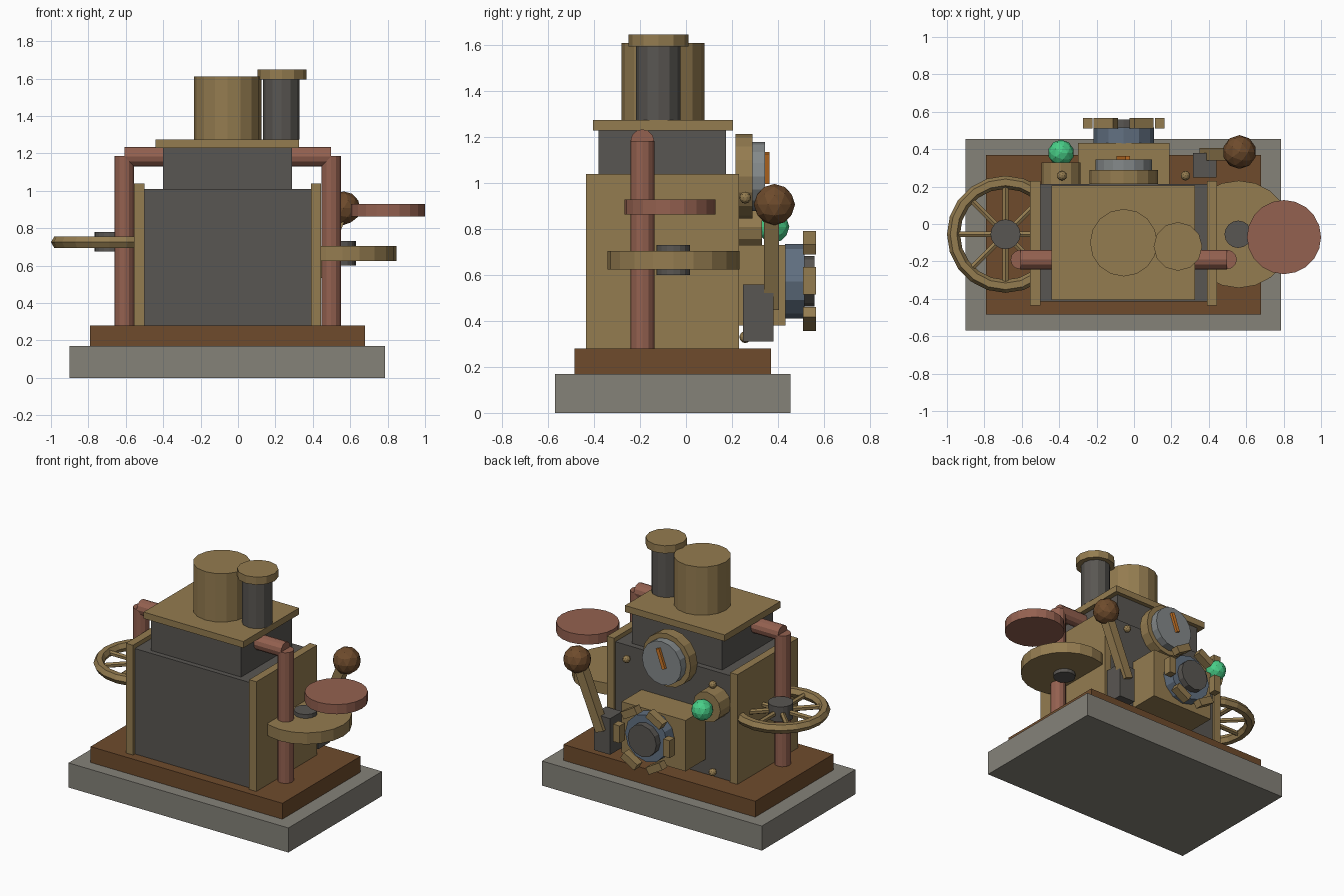
import bpy
from math import pi, cos, sin, atan2
from mathutils import Vector

cube = bpy.data.objects.get("Cube")
if cube:
    bpy.data.objects.remove(cube, do_unlink=True)


def material(name, rgb):
    """Flat material from 0-255 display values."""
    lin = [(c / 255 / 12.92) if c < 11 else ((c / 255 + 0.055) / 1.055) ** 2.4 for c in rgb]
    mat = bpy.data.materials.new(name)
    mat.use_nodes = True
    mat.diffuse_color = (*lin, 1)
    mat.node_tree.nodes["Principled BSDF"].inputs["Base Color"].default_value = (*lin, 1)
    return mat


STONE = material("grey_stone", (133, 130, 121))
WOOD = material("brown_wood", (110, 75, 44))
IRON = material("dark_iron", (89, 86, 82))
BRASS = material("brass", (148, 124, 80))
COPPER = material("copper", (148, 97, 80))
STEEL = material("blue_steel", (98, 113, 130))
GLASS = material("dial_grey", (132, 137, 138))
ORANGE = material("orange", (205, 120, 40))
GREEN = material("green_lamp", (72, 205, 135))


def finish(name, mat):
    ob = bpy.context.object
    ob.name = name
    ob.data.name = name
    ob.data.materials.append(mat)
    return ob


def box(name, mat, x, y, z, turn=0):
    """Box from (min, max) pairs; turn rotates it about its own y axis."""
    pairs = (x, y, z)
    bpy.ops.mesh.primitive_cube_add(size=1, location=[(a + b) / 2 for a, b in pairs],
                                    rotation=(0, turn, 0))
    ob = finish(name, mat)
    ob.scale = [b - a for a, b in pairs]
    return ob


def rod(name, mat, start, end, radius, sides=16):
    """Cylinder between two points."""
    a, b = Vector(start), Vector(end)
    rot = (b - a).to_track_quat('Z', 'Y').to_euler()
    bpy.ops.mesh.primitive_cylinder_add(vertices=sides, radius=radius, depth=(b - a).length,
                                        location=(a + b) / 2, rotation=rot)
    return finish(name, mat)


def ball(name, mat, centre, radius):
    bpy.ops.mesh.primitive_ico_sphere_add(subdivisions=2, radius=radius, location=centre)
    return finish(name, mat)


# Plinth and main body
box("stone_plinth", STONE, (-0.90, 0.785), (-0.57, 0.455), (0, 0.17))
box("wooden_base", WOOD, (-0.79, 0.68), (-0.485, 0.37), (0.17, 0.28))
box("iron_body", IRON, (-0.50, 0.39), (-0.415, 0.215), (0.28, 1.01))
box("upper_body", IRON, (-0.40, 0.29), (-0.38, 0.175), (1.01, 1.23))
box("brass_lid", BRASS, (-0.44, 0.325), (-0.405, 0.205), (1.23, 1.275))
MID = -0.055
for side, label in ((-1, "right"), (1, "left")):
    edges = sorted((MID + side * 0.445, MID + side * 0.50))
    box(f"{label}_side_plate", BRASS, edges, (-0.435, 0.23), (0.28, 1.04))
    # Copper pipes rising from the base and bending into the upper body
    px = MID + side * 0.553
    rod(f"{label}_pipe_upright", COPPER, (px, -0.19, 0.28), (px, -0.19, 1.185), 0.052, 12)
    rod(f"{label}_pipe_arm", COPPER, (px, -0.19, 1.183), (MID + side * 0.33, -0.19, 1.183), 0.052, 12)

# Boiler dome and chimney
rod("boiler_dome", BRASS, (MID, -0.1, 1.275), (MID, -0.1, 1.61), 0.18)
rod("chimney", IRON, (0.232, -0.12, 1.275), (0.232, -0.12, 1.60), 0.097, 12)
rod("chimney_cap", BRASS, (0.235, -0.12, 1.595), (0.235, -0.12, 1.648), 0.13, 12)

# Spoked hand wheel
WX, WY, WZ = -0.687, -0.055, 0.725
bpy.ops.mesh.primitive_torus_add(major_segments=20, minor_segments=6, major_radius=0.278,
                                 minor_radius=0.035, location=(WX, WY, WZ))
finish("wheel_rim", BRASS)
rod("wheel_hub", IRON, (WX, WY, 0.675), (WX, WY, 0.78), 0.08)
for i in range(8):
    a = i * pi / 4
    rod(f"wheel_spoke_{i + 1}", BRASS, (WX, WY, WZ),
        (WX + 0.275 * cos(a), WY + 0.275 * sin(a), WZ), 0.018, 6)

# Solid side discs
rod("brass_disc", BRASS, (0.56, -0.055, 0.625), (0.56, -0.055, 0.705), 0.287, 20)
rod("disc_hub", IRON, (0.557, -0.055, 0.60), (0.557, -0.055, 0.732), 0.073)
rod("copper_disc", COPPER, (0.802, -0.07, 0.863), (0.802, -0.07, 0.93), 0.198, 20)

# Dial on the back
rod("dial_rim", BRASS, (MID, 0.215, 1.03), (MID, 0.29, 1.03), 0.184)
rod("dial_face", GLASS, (MID, 0.29, 1.03), (MID, 0.345, 1.03), 0.15)
box("dial_needle", ORANGE, (-0.07, -0.045), (0.345, 0.363), (0.997, 1.135), 0.35)

# Gear box with valve and ring of teeth
box("gear_box", BRASS, (-0.30, 0.19), (0.215, 0.433), (0.38, 0.732))
rod("valve_body", STEEL, (MID, 0.43, 0.573), (MID, 0.515, 0.573), 0.162, 12)
rod("valve_cap", IRON, (MID, 0.51, 0.573), (MID, 0.56, 0.573), 0.11, 12)
for i in range(6):
    a = i * pi / 3
    cx, cz = MID + 0.192 * cos(a), 0.575 + 0.192 * sin(a)
    box(f"gear_tooth_{i + 1}", BRASS, (cx - 0.025, cx + 0.025), (0.51, 0.567),
        (cz - 0.06, cz + 0.06), -a)

# Lamp
rod("lamp_collar", BRASS, (-0.39, 0.215, 0.81), (-0.39, 0.33, 0.81), 0.105, 12)
ball("lamp_bulb", GREEN, (-0.39, 0.38, 0.81), 0.07)

# Lever
box("lever_housing", IRON, (0.315, 0.44), (0.248, 0.38), (0.31, 0.56))
low, high = Vector((0.38, 0.373, 0.46)), Vector((0.564, 0.373, 0.907))
mid, half = (low + high) / 2, (high - low).length / 2
box("lever_arm", BRASS, (mid.x - 0.032, mid.x + 0.032), (0.34, 0.406),
    (mid.z - half, mid.z + half), atan2(high.x - low.x, high.z - low.z))
ball("lever_knob", WOOD, (0.564, 0.385, 0.907), 0.09)

# Rivets at the corners of the back face
for i, (sx, z) in enumerate(((-1, 0.33), (1, 0.33), (-1, 0.937), (1, 0.937))):
    ball(f"rivet_{i + 1}", BRASS, (MID + sx * 0.33, 0.258, z), 0.026)
